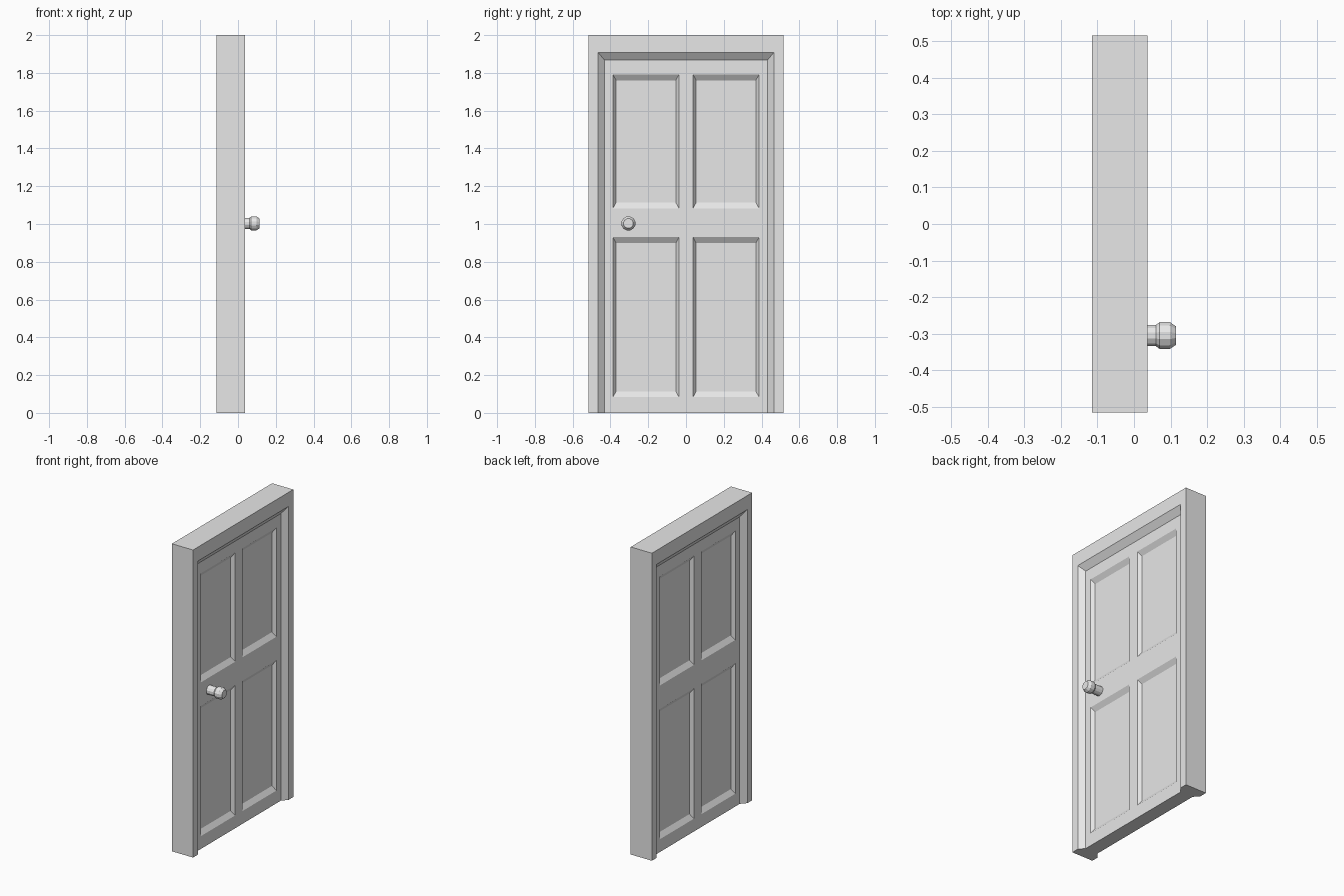
import bpy, bmesh, math

cube = bpy.data.objects.get("Cube")
if cube:
    bpy.data.objects.remove(cube, do_unlink=True)

grey = bpy.data.materials.new("plain grey")
grey.diffuse_color = (0.8, 0.8, 0.8, 1)
grey.use_nodes = True
grey.node_tree.nodes["Principled BSDF"].inputs["Base Color"].default_value = (0.8, 0.8, 0.8, 1)

X_BACK, X_FRONT = -0.115, 0.037     # frame faces
RECESS = 0.031                      # door set back from the frame on both sides
SLAB_BACK, SLAB_FRONT = X_BACK + RECESS, X_FRONT - RECESS
HALF_W, TOP = 0.515, 2.0
DOOR_W, DOOR_TOP = 0.431, 1.867     # visible door opening


def finish(name, bm):
    bmesh.ops.remove_doubles(bm, verts=bm.verts, dist=1e-5)
    bmesh.ops.recalc_face_normals(bm, faces=bm.faces)
    mesh = bpy.data.meshes.new(name)
    bm.to_mesh(mesh)
    bm.free()
    mesh.materials.append(grey)
    obj = bpy.data.objects.new(name, mesh)
    bpy.context.collection.objects.link(obj)
    return obj


def loft(bm, rings):
    """Skin closed rings of points and cap both ends."""
    rings = [[bm.verts.new(p) for p in ring] for ring in rings]
    for a, b in zip(rings, rings[1:]):
        for i in range(len(a)):
            j = (i + 1) % len(a)
            bm.faces.new((a[i], a[j], b[j], b[i]))
    bm.faces.new(rings[0])
    bm.faces.new(rings[-1])


# Frame: bevelled section (x, inset from side, inset from top) run up, over and down
section = [(X_BACK, 0, 0), (X_BACK, 0.049, 0.091),
           (SLAB_BACK, HALF_W - DOOR_W, TOP - DOOR_TOP),
           (SLAB_FRONT, HALF_W - DOOR_W, TOP - DOOR_TOP),
           (X_FRONT, 0.049, 0.091), (X_FRONT, 0, 0)]
bm = bmesh.new()
loft(bm, [[(x, side * (HALF_W - s), TOP - t if high else 0) for x, s, t in section]
          for side, high in ((-1, 0), (-1, 1), (1, 1), (1, 0))])
finish("door_frame", bm)

# Door: both faces are a grid whose panel cells sink in with sloped edges
ys = [-DOOR_W, -0.387, -0.037, 0.037, 0.387, DOOR_W]
zs = [0, 0.083, 0.93, 1.083, 1.792, DOOR_TOP]
SLOPE_Y, SLOPE_Z, SINK = 0.017, 0.031, 0.021


def rectangle(x, y0, y1, z0, z1):
    return [(x, y0, z0), (x, y1, z0), (x, y1, z1), (x, y0, z1)]


bm = bmesh.new()
for x, inward in ((SLAB_FRONT, -1), (SLAB_BACK, 1)):
    for i in range(5):
        for j in range(5):
            y0, y1, z0, z1 = ys[i], ys[i + 1], zs[j], zs[j + 1]
            outer = [bm.verts.new(p) for p in rectangle(x, y0, y1, z0, z1)]
            if i in (1, 3) and j in (1, 3):
                inner = [bm.verts.new(p) for p in rectangle(
                    x + inward * SINK, y0 + SLOPE_Y, y1 - SLOPE_Y, z0 + SLOPE_Z, z1 - SLOPE_Z)]
                for k in range(4):
                    n = (k + 1) % 4
                    bm.faces.new((outer[k], outer[n], inner[n], inner[k]))
                bm.faces.new(inner)
            else:
                bm.faces.new(outer)
bmesh.ops.remove_doubles(bm, verts=bm.verts, dist=1e-5)
# Close the rim between the two faces
bmesh.ops.bridge_loops(bm, edges=[e for e in bm.edges if e.is_boundary])
finish("door_panelled", bm)

# Knob: twelve-sided turned profile of (x, radius)
profile = [(SLAB_FRONT - 0.005, 0.030), (0.060, 0.030), (0.070, 0.038),
           (0.098, 0.038), (0.115, 0.026)]
SIDES = 12
bm = bmesh.new()
rings = []
for x, r in profile:
    angles = [2 * math.pi * (k + 0.5) / SIDES for k in range(SIDES)]
    rings.append([(x, -0.305 + r * math.cos(a), 1.003 + r * math.sin(a)) for a in angles])
loft(bm, rings)
finish("door_knob", bm)
